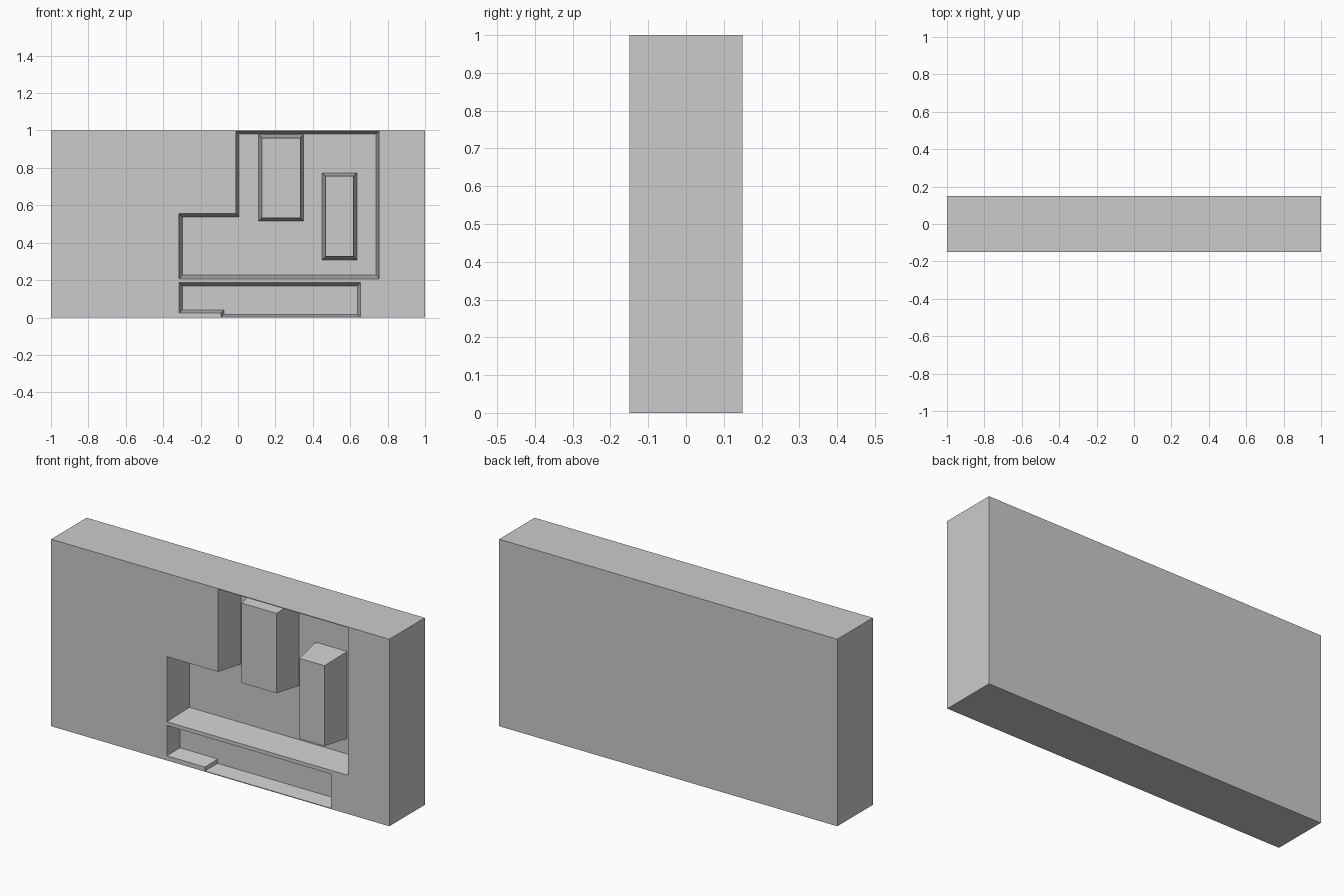
import bpy
import bmesh

if "Cube" in bpy.data.objects:
    bpy.data.objects.remove(bpy.data.objects["Cube"], do_unlink=True)

FRONT, BACK = -0.15, 0.15

grey = bpy.data.materials.new("plain_grey")
grey.use_nodes = True
grey.diffuse_color = (0.6, 0.6, 0.6, 1)
grey.node_tree.nodes["Principled BSDF"].inputs["Base Color"].default_value = (0.6, 0.6, 0.6, 1)


def loft(name, near, far, y_near, y_far):
    """Solid between two matching x-z outlines at two depths."""
    bm = bmesh.new()
    a = [bm.verts.new((x, y_near, z)) for x, z in near]
    b = [bm.verts.new((x, y_far, z)) for x, z in far]
    bm.faces.new(a)
    bm.faces.new(b[::-1])
    for i in range(len(a)):
        j = (i + 1) % len(a)
        bm.faces.new((a[j], a[i], b[i], b[j]))
    bmesh.ops.recalc_face_normals(bm, faces=bm.faces)
    mesh = bpy.data.meshes.new(name)
    bm.to_mesh(mesh)
    bm.free()
    mesh.materials.append(grey)
    obj = bpy.data.objects.new(name, mesh)
    bpy.context.collection.objects.link(obj)
    return obj


def rect(x0, x1, z0, z1):
    return [(x0, z0), (x1, z0), (x1, z1), (x0, z1)]


def stepped_outline(x0, step, x1, z0, shoulder, z1):
    return [(x0, z0), (x1, z0), (x1, z1), (step, z1), (step, shoulder), (x0, shoulder)]


def slot_outline(x0, notch, x1, z0, ledge, z1):
    return [(x0, ledge), (notch, ledge), (notch, z0), (x1, z0), (x1, z1), (x0, z1)]


def carve(block, near, far, depth):
    """Cut a drafted pocket, extending its walls just past the front face."""
    extra = 0.02
    k = extra / depth
    outer = [(x + (x - u) * k, z + (z - w) * k) for (x, z), (u, w) in zip(near, far)]
    cutter = loft("pocket_cutter", outer, far, FRONT - extra, FRONT + depth)
    cutter.hide_render = True
    mod = block.modifiers.new("pocket", "BOOLEAN")
    mod.operation = "DIFFERENCE"
    mod.solver = "EXACT"
    mod.object = cutter
    bpy.context.view_layer.objects.active = block
    bpy.ops.object.modifier_apply(modifier=mod.name)
    bpy.data.objects.remove(cutter, do_unlink=True)


# Main slab
slab_face = rect(-1, 1, 0, 1)
slab = loft("slab", slab_face, slab_face, FRONT, BACK)

# Large stepped pocket
DEPTH = 0.165
carve(slab,
      stepped_outline(-0.315, -0.012, 0.755, 0.207, 0.555, 0.996),
      stepped_outline(-0.298, 0.006, 0.738, 0.226, 0.538, 0.98), DEPTH)

# Shallow lower slot with a small ledge
carve(slab,
      slot_outline(-0.315, -0.09, 0.655, 0.004, 0.025, 0.187),
      slot_outline(-0.298, -0.075, 0.638, 0.016, 0.04, 0.168), 0.085)

# Two tapered pillars standing in the large pocket
for name, x0, x1, z0, z1 in (("tall_pillar", 0.127, 0.333, 0.533, 0.96),
                             ("narrow_pillar", 0.468, 0.617, 0.326, 0.756)):
    t = 0.018
    loft(name, rect(x0, x1, z0, z1), rect(x0 - t, x1 + t, z0 - t, z1 + t),
         FRONT, FRONT + DEPTH)
